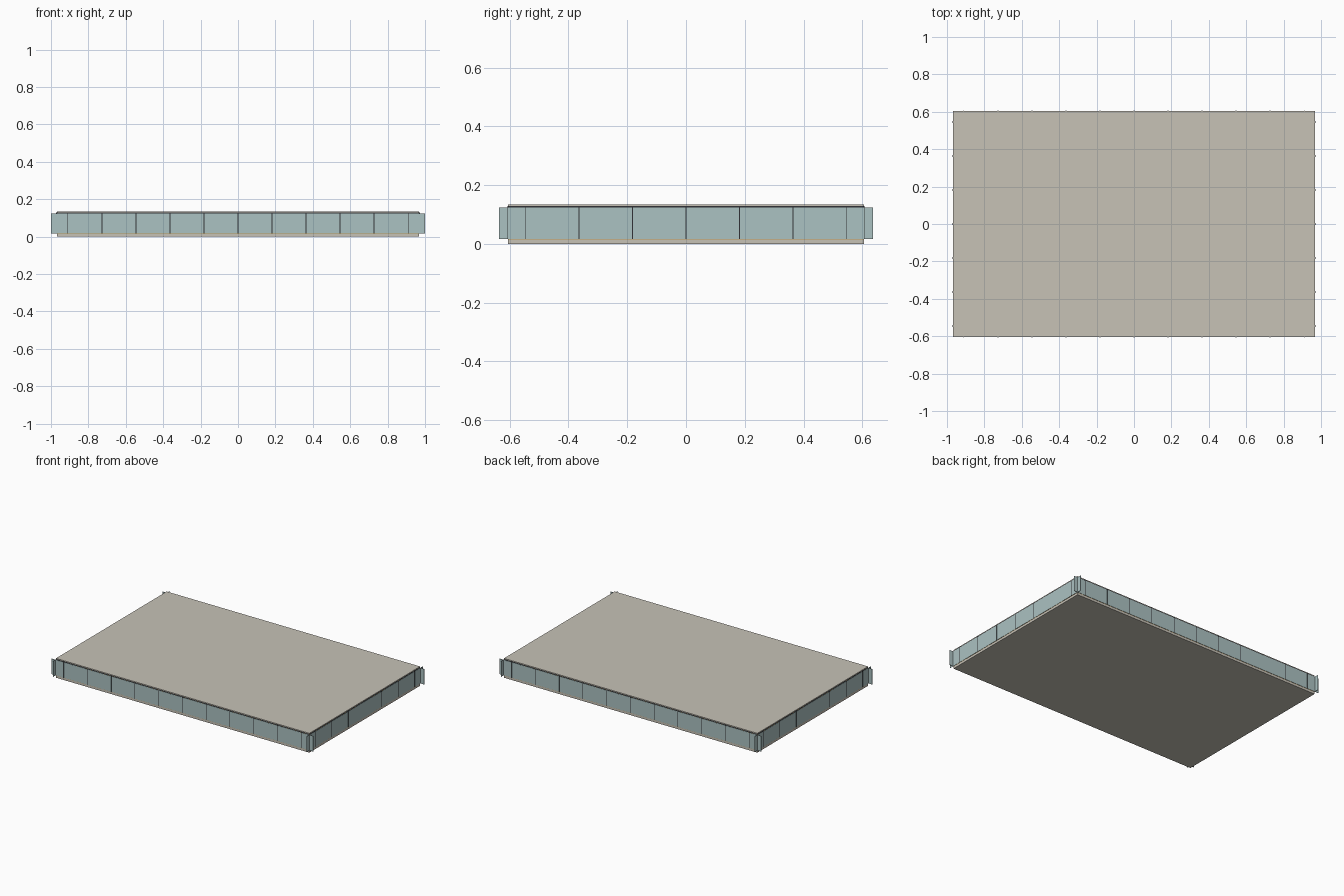
import bpy, bmesh
from mathutils import Matrix, Vector

if "Cube" in bpy.data.objects:
    bpy.data.objects.remove(bpy.data.objects["Cube"])

BAY = 2 / 11                 # facade module width
X, Y = 0.969, 0.605          # slab half sizes
Z_FLOOR, Z_GLASS, Z_TOP = 0.017, 0.124, 0.134


def material(name, rgb):
    m = bpy.data.materials.new(name)
    m.diffuse_color = (*rgb, 1)
    m.use_nodes = True
    m.node_tree.nodes["Principled BSDF"].inputs["Base Color"].default_value = m.diffuse_color
    return m


concrete = material("warm_concrete", (0.57, 0.54, 0.47))
glass = material("pale_blue_glass", (0.41, 0.54, 0.54))
metal = material("dark_metal", (0.03, 0.03, 0.035))
timber = material("ochre_timber", (0.55, 0.33, 0.10))


def boxes(name, mat, spans):
    """One object from a list of (x0, x1, y0, y1, z0, z1) boxes."""
    bm = bmesh.new()
    for x0, x1, y0, y1, z0, z1 in spans:
        mtx = Matrix.Translation(Vector((x0 + x1, y0 + y1, z0 + z1)) / 2)
        mtx = mtx @ Matrix.Diagonal((x1 - x0, y1 - y0, z1 - z0, 1))
        bmesh.ops.create_cube(bm, size=1, matrix=mtx)
    me = bpy.data.meshes.new(name)
    bm.to_mesh(me)
    bm.free()
    me.materials.append(mat)
    ob = bpy.data.objects.new(name, me)
    bpy.context.collection.objects.link(ob)
    return ob


# slabs: floor, its finish and the thin roof deck
boxes("floor_slab", concrete, [(-X, X, -Y, Y, 0, Z_FLOOR - 0.002)])
boxes("floor_finish", timber, [(-X, X, -Y, Y, Z_FLOOR - 0.002, Z_FLOOR)])
boxes("roof_deck", concrete, [(-X, X, -Y, Y, Z_TOP - 0.005, Z_TOP)])

# facades: glass runs past the corners, a mullion sits at each module centre
for label, axis, off, count in (("front", 0, -Y, 11), ("back", 0, Y, 11),
                                ("left", 1, -X, 7), ("right", 1, X, 7)):
    s = 1 if off > 0 else -1

    def span(a0, a1, d0, d1, z0, z1):
        p, q = sorted((off + s * d0, off + s * d1))
        return (a0, a1, p, q, z0, z1) if axis == 0 else (p, q, a0, a1, z0, z1)

    half = count * BAY / 2
    inner = X if axis == 0 else Y
    boxes(label + "_glass", glass, [span(-half, half, 0.0005, 0.002, Z_FLOOR, Z_GLASS)])
    boxes(label + "_mullions", metal,
          [span(k * BAY - 0.0015, k * BAY + 0.0015, -0.004, 0.003, Z_FLOOR, Z_TOP - 0.005)
           for k in range(-(count // 2), count // 2 + 1)])
    # head rail under the roof edge
    boxes(label + "_head_rail", metal,
          [span(-inner, inner, -0.006, 0.0, Z_GLASS, Z_TOP - 0.005)])
